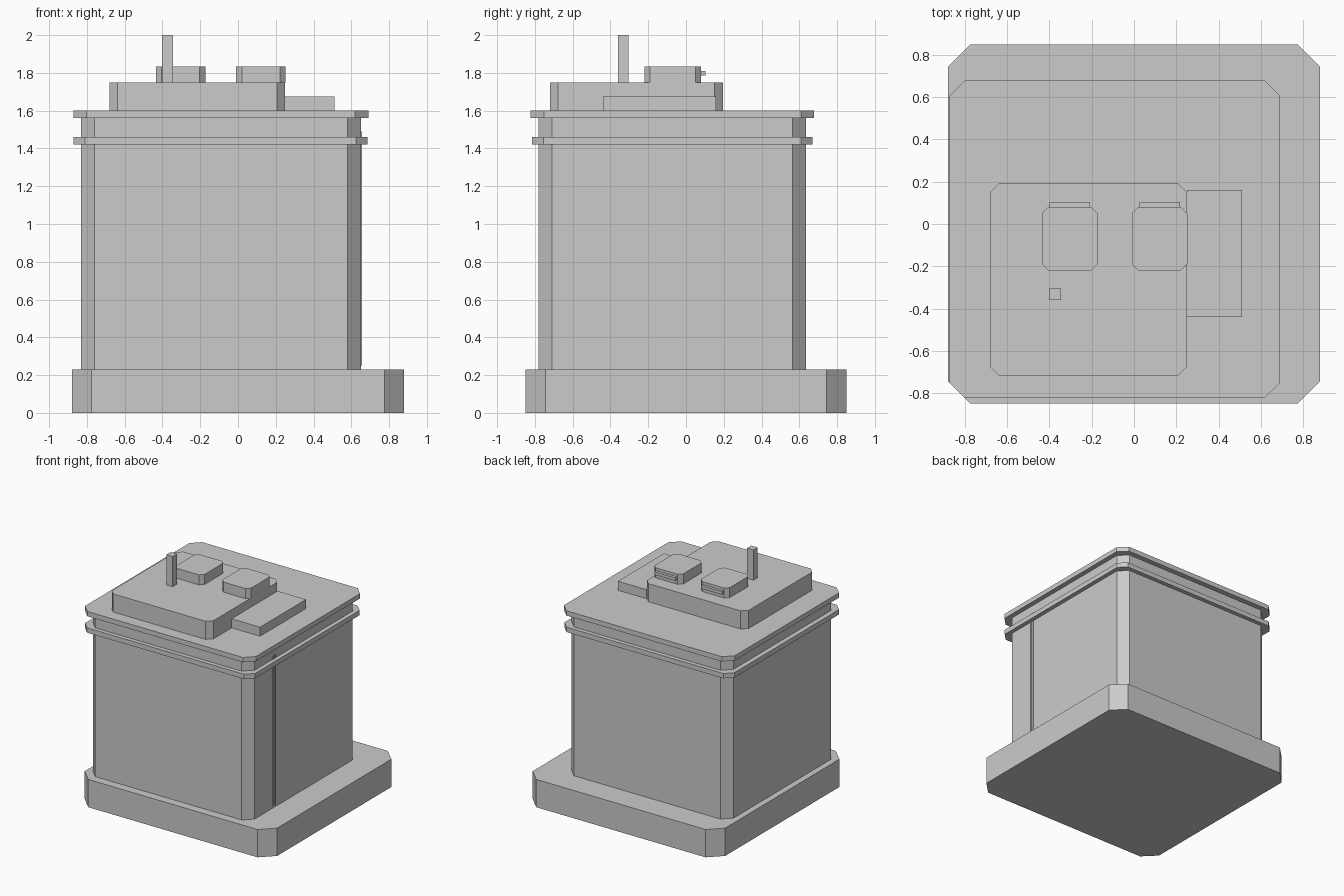
import bpy
import bmesh

cube = bpy.data.objects.get("Cube")
if cube:
    bpy.data.objects.remove(cube, do_unlink=True)

# Single flat grey
grey = bpy.data.materials.new("light_grey")
grey.use_nodes = True
colour = (0.6, 0.6, 0.6, 1)
grey.diffuse_color = colour
grey.node_tree.nodes["Principled BSDF"].inputs["Base Color"].default_value = colour


def block(name, xs, ys, zs, cut=0):
    """Box between the given limits, with its upright corners cut off by `cut`."""
    (x0, x1), (y0, y1), (z0, z1) = xs, ys, zs
    if cut:
        outline = [(x0 + cut, y0), (x1 - cut, y0), (x1, y0 + cut), (x1, y1 - cut),
                   (x1 - cut, y1), (x0 + cut, y1), (x0, y1 - cut), (x0, y0 + cut)]
    else:
        outline = [(x0, y0), (x1, y0), (x1, y1), (x0, y1)]
    bm = bmesh.new()
    base = bm.faces.new([bm.verts.new((x, y, z0)) for x, y in outline])
    top = bmesh.ops.extrude_face_region(bm, geom=[base])["geom"]
    verts = [v for v in top if isinstance(v, bmesh.types.BMVert)]
    bmesh.ops.translate(bm, verts=verts, vec=(0, 0, z1 - z0))
    bmesh.ops.recalc_face_normals(bm, faces=bm.faces)
    mesh = bpy.data.meshes.new(name)
    bm.to_mesh(mesh)
    bm.free()
    mesh.materials.append(grey)
    obj = bpy.data.objects.new(name, mesh)
    bpy.context.collection.objects.link(obj)
    return obj


# Plinth, walls and the two projecting ledges
block("plinth", (-0.88, 0.88), (-0.85, 0.85), (0, 0.23), 0.105)
block("walls", (-0.83, 0.65), (-0.78, 0.635), (0.23, 1.56), 0.07)
block("cornice", (-0.87, 0.685), (-0.815, 0.67), (1.42, 1.46), 0.06)
block("roof_slab", (-0.872, 0.69), (-0.822, 0.678), (1.56, 1.6), 0.07)

# Raised roof storey with its low annex
block("roof_storey", (-0.68, 0.25), (-0.72, 0.195), (1.6, 1.75), 0.043)
block("roof_annex", (0.25, 0.51), (-0.44, 0.16), (1.6, 1.675))
block("chimney", (-0.403, -0.345), (-0.36, -0.305), (1.75, 2))

# Pair of roof units, each with a vent bar at the back
for side, x in (("right", -0.435), ("left", -0.01)):
    block(f"{side}_roof_unit", (x, x + 0.262), (-0.22, 0.08), (1.75, 1.833), 0.03)
    block(f"{side}_vent", (x + 0.035, x + 0.227), (0.08, 0.103), (1.785, 1.81))

# Two thin cables up the left wall
for name, y in (("front_cable", -0.477), ("back_cable", -0.447)):
    block(name, (0.645, 0.656), (y - 0.003, y + 0.003), (0.25, 1.49))
